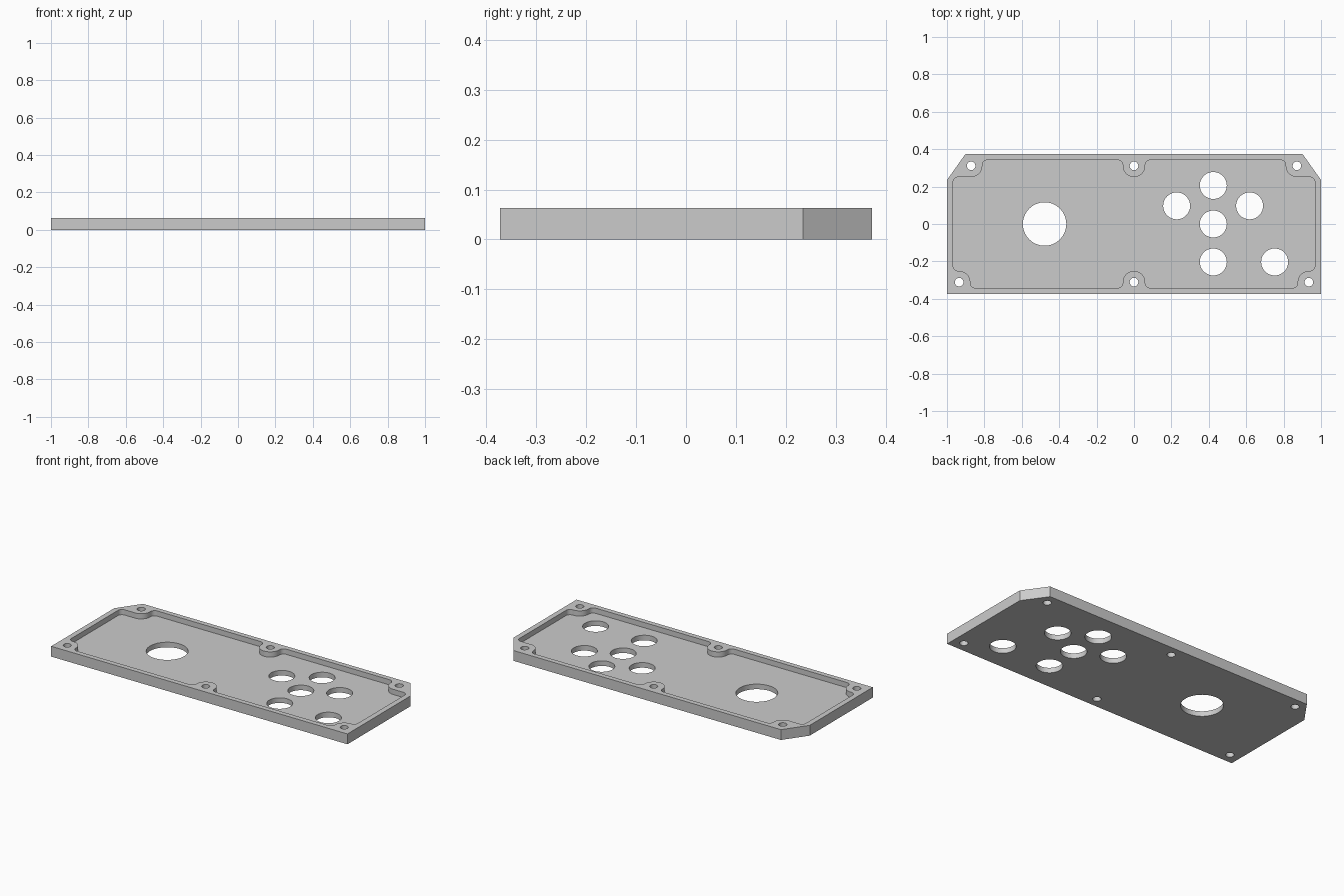
import bpy
import bmesh
import math
from mathutils import Vector

if "Cube" in bpy.data.objects:
    bpy.data.objects.remove(bpy.data.objects["Cube"], do_unlink=True)

HEIGHT, FLOOR = 0.063, 0.031
BOSS_R, FILLET_R = 0.06, 0.027


def material(name, rgb):
    mat = bpy.data.materials.new(name)
    mat.use_nodes = True
    colour = (*rgb, 1)
    mat.diffuse_color = colour
    mat.node_tree.nodes["Principled BSDF"].inputs["Base Color"].default_value = colour
    return mat


def circle(x, y, r, sides):
    angles = [math.tau * i / sides for i in range(sides)]
    return [Vector((x + r * math.cos(a), y + r * math.sin(a))) for a in angles]


def rounded(corners, steps=10):
    """Round every (x, y, radius) corner of a closed outline."""
    points = []
    for i, (x, y, r) in enumerate(corners):
        p = Vector((x, y))
        d1 = (Vector(corners[i - 1][:2]) - p).normalized()
        d2 = (Vector(corners[(i + 1) % len(corners)][:2]) - p).normalized()
        centre = p + r * (d1 + d2)
        for k in range(steps + 1):
            t = math.pi / 2 * k / steps
            q = centre - r * (d2 * math.cos(t) + d1 * math.sin(t))
            if not points or (q - points[-1]).length > 1e-4:
                points.append(q)
    if (points[0] - points[-1]).length < 1e-4:
        points.pop()
    return points


def prisms(name, outlines, z0, z1):
    """Extrude closed outlines into solids held in one object."""
    bm = bmesh.new()
    for outline in outlines:
        face = bm.faces.new([bm.verts.new((p.x, p.y, z0)) for p in outline])
        top = bmesh.ops.extrude_face_region(bm, geom=[face])["geom"]
        verts = [v for v in top if isinstance(v, bmesh.types.BMVert)]
        bmesh.ops.translate(bm, verts=verts, vec=(0, 0, z1 - z0))
    bmesh.ops.recalc_face_normals(bm, faces=bm.faces)
    mesh = bpy.data.meshes.new(name)
    bm.to_mesh(mesh)
    bm.free()
    obj = bpy.data.objects.new(name, mesh)
    bpy.context.collection.objects.link(obj)
    return obj


def cut(target, cutter):
    cutter.hide_render = True
    mod = target.modifiers.new("Cut", "BOOLEAN")
    mod.operation, mod.solver, mod.object = "DIFFERENCE", "EXACT", cutter
    bpy.context.view_layer.objects.active = target
    bpy.ops.object.modifier_apply(modifier=mod.name)
    bpy.data.objects.remove(cutter, do_unlink=True)


# Plate with two chamfered rear corners
right_side = [(1, -0.373), (1, 0.235), (0.902, 0.373)]
left_side = [(-x, y) for x, y in reversed(right_side)]
plate = prisms("cover_plate", [[Vector(p) for p in right_side + left_side]], 0, HEIGHT)
plate.data.materials.append(material("plain grey", (0.6, 0.6, 0.6)))

# Recess that leaves a rim and six screw bosses
edge_x, edge_y, boss_y = 0.967, 0.342, 0.251
rear_x, front_x = 0.811, 0.875
half = [
    (BOSS_R, boss_y, BOSS_R), (BOSS_R, edge_y, FILLET_R),
    (rear_x, edge_y, FILLET_R), (rear_x, boss_y, BOSS_R),
    (edge_x, boss_y, FILLET_R), (edge_x, -boss_y, FILLET_R),
    (front_x, -boss_y, BOSS_R), (front_x, -edge_y, FILLET_R),
    (BOSS_R, -edge_y, FILLET_R), (BOSS_R, -boss_y, BOSS_R),
]
mirrored = [(-x, y, r) for x, y, r in reversed(half)]
cut(plate, prisms("recess_cutter", [rounded(half + mirrored)], FLOOR, HEIGHT + 0.1))

# Screw holes, one large opening and six round openings
holes = [circle(x, 0.311, 0.023, 32) for x in (-0.871, 0, 0.871)]
holes += [circle(x, -0.311, 0.023, 32) for x in (-0.935, 0, 0.935)]
holes.append(circle(-0.478, 0, 0.116, 64))
openings = [(0.424, 0.206), (0.228, 0.097), (0.618, 0.097),
            (0.424, 0), (0.424, -0.203), (0.752, -0.203)]
holes += [circle(x, y, 0.072, 48) for x, y in openings]
cut(plate, prisms("hole_cutter", holes, -0.1, HEIGHT + 0.1))

# Smooth the curved walls, keep the edges sharp
bpy.ops.object.select_all(action="DESELECT")
plate.select_set(True)
bpy.context.view_layer.objects.active = plate
bpy.ops.object.shade_smooth_by_angle(angle=math.radians(30))
